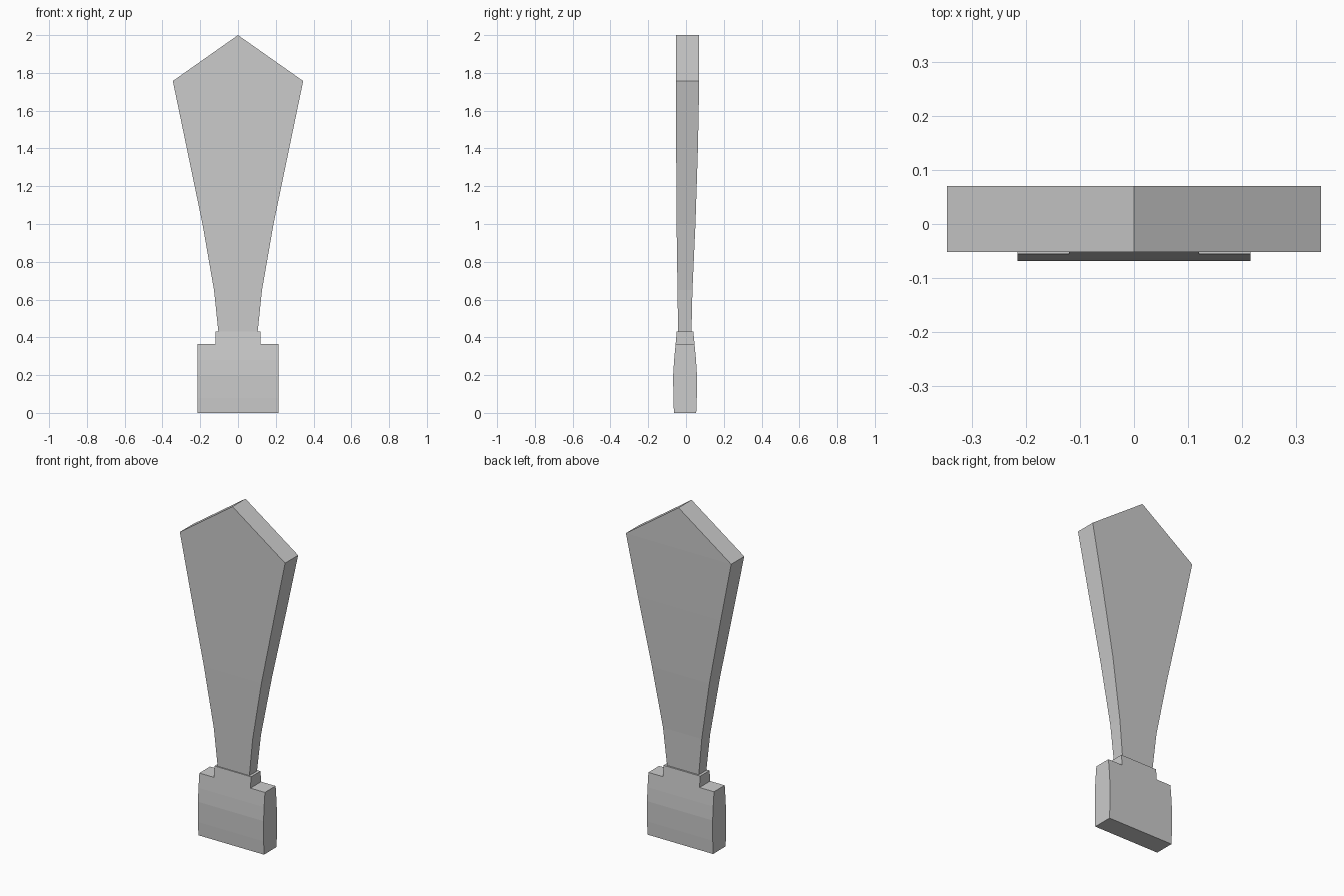
import bpy, bmesh

if "Cube" in bpy.data.objects:
    bpy.data.objects.remove(bpy.data.objects["Cube"])


def lerp_depth(z, levels):
    """Front and back y at height z, from (z, y_front, y_back) rows."""
    for a, b in zip(levels, levels[1:]):
        if z <= b[0] + 1e-6:
            t = max(0, (z - a[0]) / (b[0] - a[0]))
            return a[1] + (b[1] - a[1]) * t, a[2] + (b[2] - a[2]) * t
    return levels[-1][1:]


def shaped_slab(name, half_outline, levels):
    """Mirror a half outline in xz, extrude it in y and taper its depth by height."""
    left = [(-x, z) for x, z in reversed(half_outline) if x > 0]
    bm = bmesh.new()
    verts = [bm.verts.new((x, -1, z)) for x, z in half_outline + left]
    face = bm.faces.new(verts)
    ext = bmesh.ops.extrude_face_region(bm, geom=[face], use_keep_orig=True)
    for v in ext["geom"]:
        if isinstance(v, bmesh.types.BMVert):
            v.co.y = 1
    for z, _, _ in levels[1:-1]:
        bmesh.ops.bisect_plane(bm, geom=bm.verts[:] + bm.edges[:] + bm.faces[:],
                               dist=1e-5, plane_co=(0, 0, z), plane_no=(0, 0, 1))
    for v in bm.verts:
        front, back = lerp_depth(v.co.z, levels)
        v.co.y = front if v.co.y < 0 else back
    bmesh.ops.recalc_face_normals(bm, faces=bm.faces[:])
    mesh = bpy.data.meshes.new(name)
    bm.to_mesh(mesh)
    bm.free()
    obj = bpy.data.objects.new(name, mesh)
    bpy.context.collection.objects.link(obj)
    return obj


# Flared blade with a pointed end
shaped_slab("blade",
            [(0.104, 0.43), (0.127, 0.65), (0.188, 1.0), (0.345, 1.757), (0, 2.0)],
            [(0.43, -0.042, 0.029), (0.65, -0.045, 0.034), (1.0, -0.05, 0.05),
             (1.4, -0.052, 0.063), (1.757, -0.052, 0.07), (2.0, -0.052, 0.07)])

# Grip block with a narrower neck, bulging slightly in depth
shaped_slab("grip",
            [(0.215, 0), (0.215, 0.365), (0.12, 0.365), (0.12, 0.43)],
            [(0, -0.064, 0.054), (0.08, -0.067, 0.057), (0.2, -0.068, 0.058),
             (0.28, -0.063, 0.053), (0.365, -0.055, 0.045), (0.43, -0.049, 0.039)])
